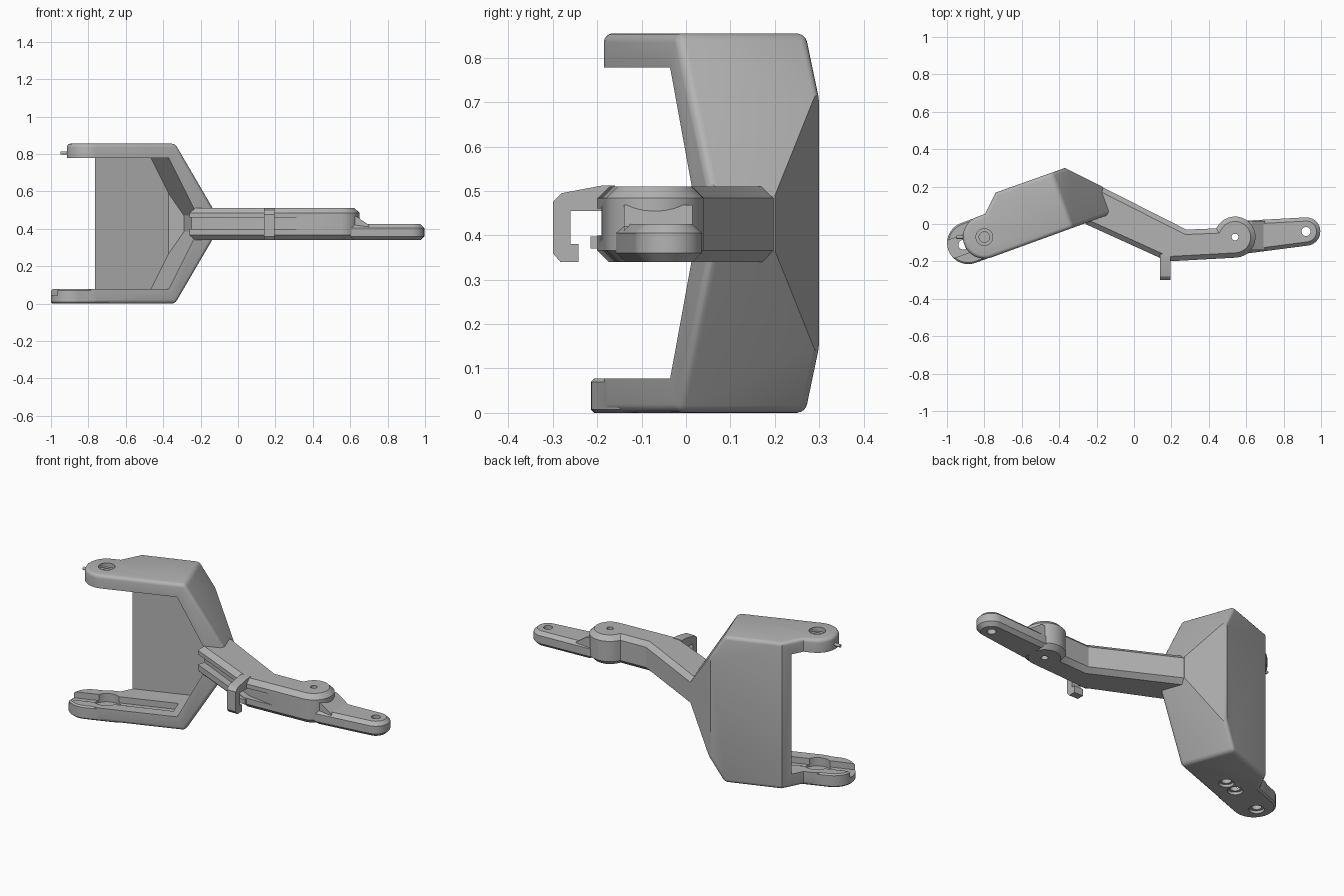
import bpy, bmesh, math
from mathutils import Matrix, Vector

if "Cube" in bpy.data.objects:
    bpy.data.objects.remove(bpy.data.objects["Cube"])

grey = bpy.data.materials.new("plain grey")
grey.use_nodes = True
grey.diffuse_color = (0.45, 0.45, 0.45, 1)
grey.node_tree.nodes["Principled BSDF"].inputs["Base Color"].default_value = (0.45, 0.45, 0.45, 1)

TOP = 0.855
MID = TOP / 2
WORLD = Matrix.Identity(4)
# Fork frame: origin at the pivot, turned about z
FORK = Matrix.Translation((-0.8, -0.07, 0)) @ Matrix.Rotation(math.radians(20), 4, "Z")
# Frames for side profiles (y, z) and front profiles (x, z)
SIDE = Matrix(((0, 0, 1, 0), (1, 0, 0, 0), (0, 1, 0, 0), (0, 0, 0, 1)))
FRONT = Matrix(((1, 0, 0, 0), (0, 0, 1, 0), (0, 1, 0, 0), (0, 0, 0, 1)))


def arc(cx, cy, r, start, end, n=20):
    angles = [math.radians(start + (end - start) * i / n) for i in range(n + 1)]
    return [(cx + r * math.cos(a), cy + r * math.sin(a)) for a in angles]


def prism(name, pts, lo, hi, frame=WORLD, shape=None):
    """Extrude an outline, optionally reshape it, and place it."""
    bm = bmesh.new()
    face = bm.faces.new([bm.verts.new((a, b, lo)) for a, b in pts])
    out = bmesh.ops.extrude_face_region(bm, geom=[face])["geom"]
    bmesh.ops.translate(bm, vec=(0, 0, hi - lo), verts=[v for v in out if isinstance(v, bmesh.types.BMVert)])
    bmesh.ops.recalc_face_normals(bm, faces=bm.faces)
    if shape:
        shape(bm)
    bm.transform(frame)
    bmesh.ops.recalc_face_normals(bm, faces=bm.faces)
    mesh = bpy.data.meshes.new(name)
    bm.to_mesh(mesh)
    bm.free()
    obj = bpy.data.objects.new(name, mesh)
    bpy.context.collection.objects.link(obj)
    mesh.materials.append(grey)
    return obj


def disc(name, x, y, r, lo, hi, frame=WORLD):
    return prism(name, arc(x, y, r, 0, 345, 23), lo, hi, frame)


def combine(obj, others, operation="DIFFERENCE"):
    """Apply boolean operations and discard the tools."""
    for other in others:
        mod = obj.modifiers.new("combine", "BOOLEAN")
        mod.object, mod.operation, mod.solver = other, operation, "EXACT"
    graph = bpy.context.evaluated_depsgraph_get()
    mesh = bpy.data.meshes.new_from_object(obj.evaluated_get(graph))
    obj.modifiers.clear()
    obj.data = mesh
    for other in others:
        bpy.data.objects.remove(other)


def slant(bm, u0, z0, u1, z1):
    """Cut the upper and lower outer corners along mirrored slopes."""
    for sign in (1, -1):
        normal = Vector((z0 - z1, 0, sign * (u1 - u0)))
        point = (u0, 0, MID + sign * (z0 - MID))
        geom = bm.verts[:] + bm.edges[:] + bm.faces[:]
        cut = bmesh.ops.bisect_plane(bm, geom=geom, plane_co=point, plane_no=normal, clear_outer=True)
        rim = [e for e in cut["geom_cut"] if isinstance(e, bmesh.types.BMEdge)]
        bmesh.ops.edgeloop_fill(bm, edges=rim)
    bmesh.ops.recalc_face_normals(bm, faces=bm.faces)


def shape_fork(bm):
    slant(bm, 0.458, TOP, 0.675, 0.505)
    bm.normal_update()
    chosen = []
    for e in bm.edges:
        zs = [abs(v.co.z - MID) for v in e.verts]
        tilted = any(abs(f.normal.z) > 0.3 for f in e.link_faces)
        back_cut = any(f.normal.x > 0.5 and f.normal.y > 0.4 for f in e.link_faces)
        if tilted and not back_cut and max(zs) > 0.15:
            chosen.append(e)
    bmesh.ops.bevel(bm, geom=chosen, offset=0.025, segments=4, profile=0.5, affect="EDGES", clamp_overlap=True)


def chamfer(width):
    def shape(bm):
        rims = [e for e in bm.edges if abs(e.verts[0].co.z - e.verts[1].co.z) < 1e-5]
        bmesh.ops.bevel(bm, geom=rims, offset=width, segments=1, affect="EDGES", clamp_overlap=True)
    return shape


def groove():
    return prism("cable_groove_cutter", [(-0.34, 0), (0.17, -0.25), (0.38, -0.195), (0.19, -0.165),
                                         (-0.25, 0.045), (-0.34, 0.05)], 0.40, 0.46)


# Fork: outer shell, longer lower plate, then the hollow
R = 0.115
outline = arc(0, 0, R, 90, 270) + [(0.655, -R), (0.675, -0.095), (0.685, 0.038),
                                   (0.531, 0.2), (0.139, 0.203), (0.045, R)]
fork = prism("fork_bracket", outline, 0, TOP, FORK, shape_fork)
hollow = prism("hollow_cutter", [(-0.4, -0.4), (0.58, -0.4), (0.58, 0.099), (0.517, 0.165), (-0.4, 0.165)],
               0.078, 0.778, FORK, lambda bm: slant(bm, 0.416, 0.778, 0.58, 0.47))
combine(fork, [hollow])
tongue = prism("lower_tongue", arc(-0.092, 0, 0.113, 90, 270) + arc(0.06, 0, 0.113, -90, 90),
               0, 0.078, FORK, chamfer(0.008))
combine(fork, [tongue], "UNION")

# Recessed channel and pivot holes
channel = prism("channel_cutter", [(-0.3, -0.05), (0.38, -0.05), (0.38, 0.05), (-0.3, 0.05)], 0.042, 0.2, FORK)
seat = disc("pivot_seat_cutter", 0, 0, 0.075, 0.03, 0.2, FORK)
holes = [disc("lower_hole_cutter", u, 0, 0.026, -0.1, 0.2, FORK) for u in (-0.12, 0.1, 0.19)]
sinks = [disc("countersink_cutter", u, 0, 0.04, -0.1, 0.015, FORK) for u in (-0.12, 0.1, 0.19)]
upper = [disc("upper_hole_cutter", 0, 0, 0.028, 0.7, 0.95, FORK),
         disc("upper_counterbore_cutter", 0, 0, 0.045, 0.83, 0.95, FORK)]
combine(fork, [channel, seat] + holes + sinks + upper + [groove()])

# Bent arm ending in a round hub
HUB = (0.54, -0.07)
arm = prism("bent_arm", [(-0.26, 0), (0.18, -0.2)] + arc(*HUB, 0.11, -85, 155)
            + [(0.28, -0.03), (-0.2, 0.213)], 0.34, 0.51, WORLD, chamfer(0.026))
combine(arm, [groove(), disc("hub_hole_cutter", *HUB, 0.018, 0.2, 0.6)])

# Thin finger with a rounded tip, and the ramp rising to the hub
TIP = (0.92, -0.04)
finger = prism("finger", [(0.6, -0.158)] + arc(*TIP, 0.076, -82, 86) + [(0.6, 0.018)],
               0.34, 0.425, WORLD, chamfer(0.02))
ramp = prism("finger_ramp", [(0.58, 0.36), (0.7, 0.36), (0.7, 0.42), (0.63, 0.468), (0.58, 0.468)],
             -0.14, 0.015, FRONT)
combine(finger, [ramp], "UNION")
combine(finger, [disc("tip_hole_cutter", *TIP, 0.024, 0.2, 0.6),
                 disc("hub_clearance_cutter", *HUB, 0.08, 0.2, 0.6)])

# Cable clip and its small lower lip
hook = prism("cable_clip", [(-0.16, 0.455), (-0.16, 0.512), (-0.19, 0.512), (-0.28, 0.495), (-0.3, 0.475),
                            (-0.3, 0.36), (-0.283, 0.34), (-0.242, 0.34), (-0.242, 0.38),
                            (-0.26, 0.38), (-0.26, 0.455)], 0.138, 0.195, SIDE)
lip = prism("clip_lip", [(-0.18, 0.37), (-0.215, 0.37), (-0.215, 0.397), (-0.18, 0.397)], 0.138, 0.195, SIDE)

# Small pin at the upper plate end
pin = prism("end_pin", arc(-0.07, 0.805, 0.009, 0, 330, 11), -0.95, -0.89, SIDE)

for obj in (fork, arm, finger, hook, lip, pin):
    bpy.ops.object.select_all(action="DESELECT")
    obj.select_set(True)
    bpy.context.view_layer.objects.active = obj
    bpy.ops.object.shade_smooth_by_angle(angle=math.radians(25))
